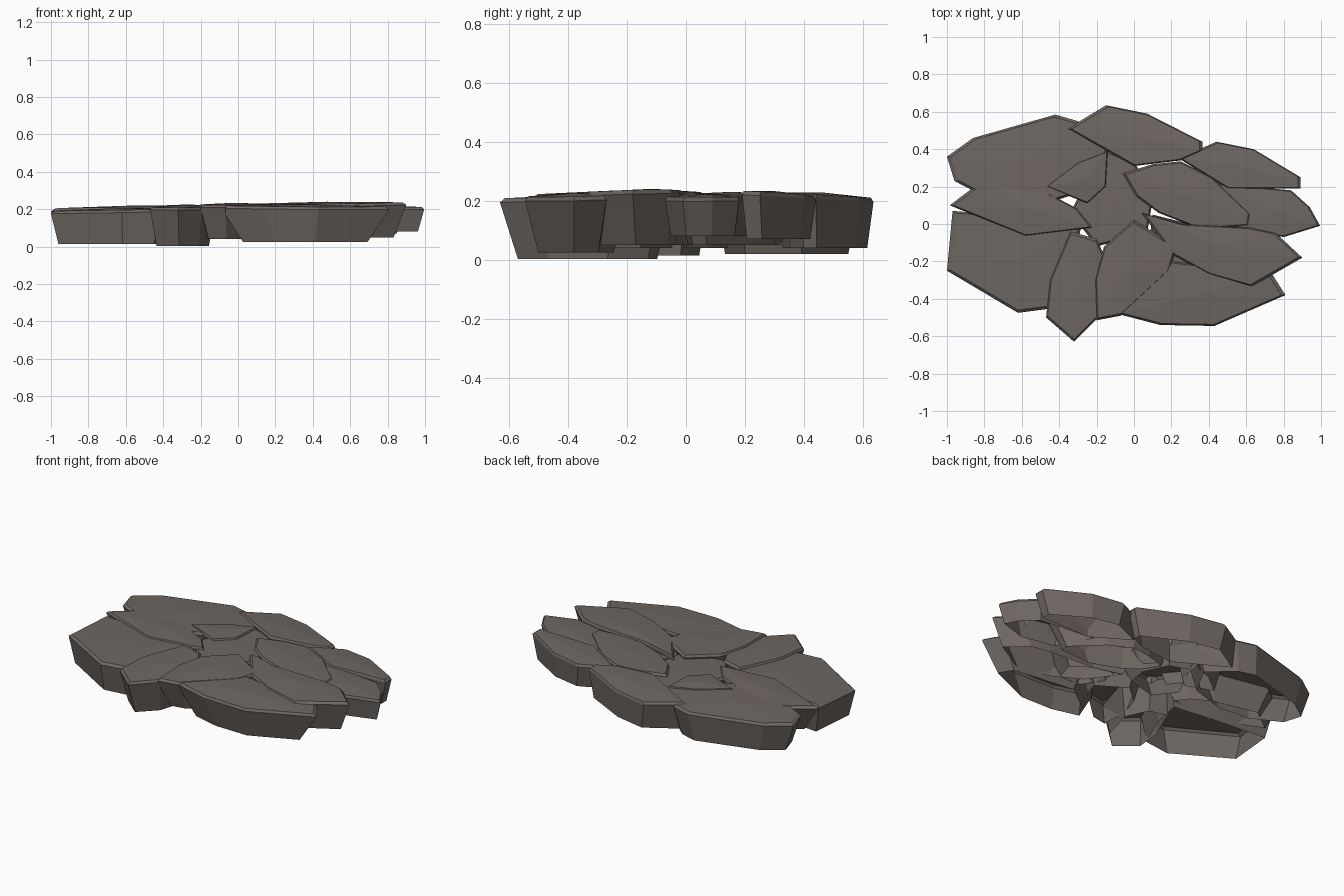
import bpy, bmesh
from mathutils import Vector

if "Cube" in bpy.data.objects:
    bpy.data.objects.remove(bpy.data.objects["Cube"])

stone_mat = bpy.data.materials.new("warm grey stone")
stone_mat.diffuse_color = (0.158, 0.136, 0.123, 1)
stone_mat.use_nodes = True
stone_mat.node_tree.nodes["Principled BSDF"].inputs["Base Color"].default_value = stone_mat.diffuse_color


def stone(name, outline, top, bottom, taper=0.82, tilt=(0, 0), crown=0.008):
    """Hollow slab, open underneath: tapered walls, chamfered rim, crowned top."""
    bm = bmesh.new()
    pts = [Vector(p) for p in outline]
    c = sum(pts, Vector((0, 0))) / len(pts)

    def ring(scale, z, tilted):
        vs = []
        for p in pts:
            q = c + (p - c) * scale
            d = q - c
            dz = d.x * tilt[0] + d.y * tilt[1] if tilted else 0
            vs.append(bm.verts.new((q.x, q.y, z + dz)))
        return vs

    base = ring(taper, bottom, False)
    rim = ring(1.0, top - 0.022, True)
    cap = ring(0.95, top - 0.008, True)
    for low, high in ((base, rim), (rim, cap)):
        for i in range(len(pts)):
            j = (i + 1) % len(pts)
            bm.faces.new((low[i], low[j], high[j], high[i]))
    peak = bm.verts.new((c.x, c.y, top - 0.008 + crown))
    for i in range(len(pts)):
        bm.faces.new((cap[i], cap[(i + 1) % len(pts)], peak))
    # outward normals: the crown always faces up
    bmesh.ops.recalc_face_normals(bm, faces=bm.faces)
    bm.normal_update()
    if sum(f.normal.z for f in peak.link_faces) < 0:
        bmesh.ops.reverse_faces(bm, faces=bm.faces)
    me = bpy.data.meshes.new(name)
    bm.to_mesh(me)
    bm.free()
    me.materials.append(stone_mat)
    ob = bpy.data.objects.new(name, me)
    bpy.context.collection.objects.link(ob)


# Back row
stone("back_left_stone", [(-1, .36), (-.86, .46), (-.42, .585), (-.30, .55), (-.13, .40),
      (-.25, .18), (-.5, .10), (-.75, .12), (-.96, .23)], .215, .02, .86, (.01, -.02))
stone("back_stone", [(-.355, .51), (-.15, .635), (.07, .59), (.365, .44), (.365, .39),
      (.25, .34), (0, .31)], .228, .04, .88, (.0, -.06))
stone("back_right_stone", [(.24, .35), (.44, .44), (.64, .40), (.89, .25), (.89, .19),
      (.5, .19)], .232, .07, .86, (.02, -.03))
# Right side
stone("right_upper_stone", [(-.06, .27), (.1, .32), (.25, .335), (.42, .25), (.63, .05),
      (.62, -.01), (.36, -.03), (.13, .06), (.01, .15)], .230, .05, .8)
stone("right_end_stone", [(.42, .22), (.84, .18), (.94, .09), (.995, -.01), (.8, -.07),
      (.55, -.02)], .222, .08, .86, (-.01, 0))
stone("right_lower_stone", [(.04, .06), (.25, 0), (.62, -.02), (.76, -.05), (.90, -.18),
      (.63, -.335), (.4, -.27), (.2, -.16)], .240, .05, .84, (.015, .02))
# Front row
stone("front_right_stone", [(-.09, -.48), (.14, -.54), (.43, -.545), (.81, -.38),
      (.74, -.27), (.6, -.25), (.2, -.20), (.03, -.33)], .226, .025, .74, (-.01, .03))
stone("front_centre_stone", [(0, .02), (.23, -.12), (.19, -.25), (-.07, -.49),
      (-.2, -.515), (-.21, -.3), (-.16, -.12)], .234, .04, .75, (0, .015))
stone("front_stone", [(-.34, -.04), (-.2, -.08), (-.12, -.25), (-.19, -.5), (-.32, -.63),
      (-.47, -.5), (-.45, -.3)], .222, .003, .80, (0, .02))
stone("front_left_stone", [(-.97, .07), (-.6, .04), (-.28, 0), (-.32, -.2),
      (-.43, -.45), (-.62, -.475), (-1, -.25)], .207, .015, .90, (.02, .01))
# Left side and middle
stone("left_stone", [(-.985, .10), (-.8, .24), (-.45, .16), (-.3, .08), (-.22, -.02),
      (-.58, -.065)], .220, .04, .78, (.015, .0))
stone("middle_left_stone", [(-.47, .2), (-.3, .33), (-.14, .39), (-.15, .2),
      (-.25, .11)], .226, .06, .75)
stone("middle_stone", [(-.17, .40), (0, .34), (.10, .13), (.07, -.05), (-.2, -.12),
      (-.34, .06)], .214, .05, .70, (0, 0), .004)
# Low filler slabs glimpsed through the joints
stone("right_filler_stone", [(.1, .05), (.3, .0), (.45, -.1), (.4, -.28), (.2, -.28),
      (.08, -.1)], .212, .06, .7, (0, 0), .004)
